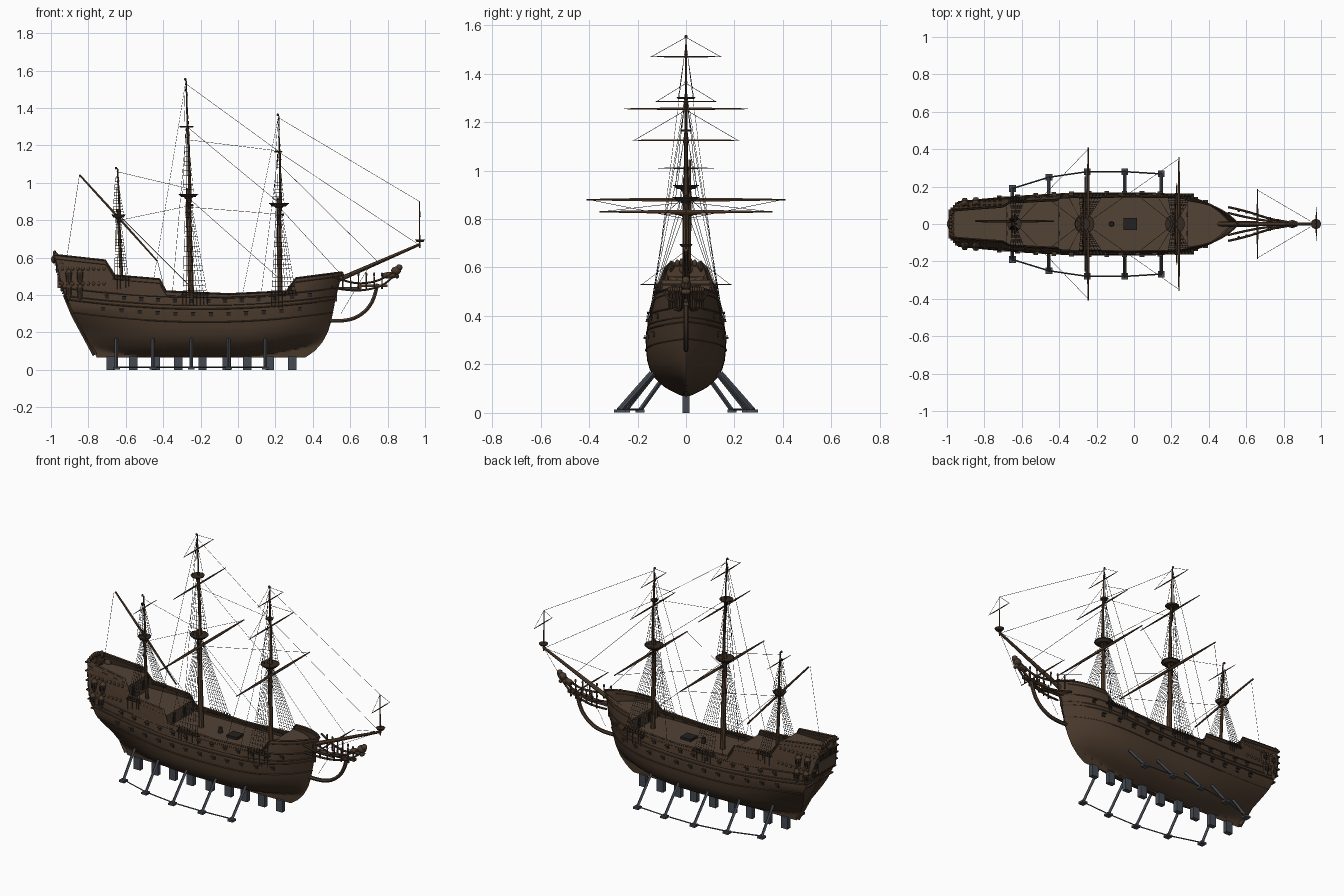
import bpy, bmesh, math
from mathutils import Vector, Matrix

if "Cube" in bpy.data.objects:
    bpy.data.objects.remove(bpy.data.objects["Cube"])

def mat(name, c):
    m = bpy.data.materials.new(name)
    m.diffuse_color = (*c, 1)
    m.use_nodes = True
    m.node_tree.nodes["Principled BSDF"].inputs["Base Color"].default_value = m.diffuse_color
    return m
HULL = mat("hull_wood", (.066, .040, .024))
DARK = mat("dark_wood", (.035, .023, .015))
DECK = mat("deck_wood", (.085, .055, .036))
SPAR = mat("spar_wood", (.10, .055, .03))
ROPE = mat("rope", (.018, .016, .015))
STEEL = mat("steel", (.06, .07, .085))

def finish(name, bm, m):
    me = bpy.data.meshes.new(name)
    bmesh.ops.recalc_face_normals(bm, faces=bm.faces)
    bm.to_mesh(me)
    bm.free()
    me.materials.append(m)
    ob = bpy.data.objects.new(name, me)
    bpy.context.collection.objects.link(ob)
    return ob

def box(bm, c, s):
    bmesh.ops.create_cube(bm, size=1, matrix=Matrix.Translation(c) @ Matrix.Diagonal((*s, 1)))

def ball(bm, c, s):
    bmesh.ops.create_uvsphere(bm, u_segments=10, v_segments=7, radius=1,
                              matrix=Matrix.Translation(c) @ Matrix.Diagonal((*s, 1)))

def cone(bm, c, r1, r2, h, n=16):
    bmesh.ops.create_cone(bm, cap_ends=True, segments=n, radius1=r1, radius2=r2, depth=h,
                          matrix=Matrix.Translation(c))

def lines(name, paths, r, m, res=0, smooth=False, taper=None):
    cu = bpy.data.curves.new(name, 'CURVE')
    cu.dimensions, cu.bevel_depth, cu.bevel_resolution = '3D', r, res
    cu.use_fill_caps = True
    for p in paths:
        sp = cu.splines.new('NURBS' if smooth else 'POLY')
        sp.points.add(len(p) - 1)
        for i, q in enumerate(p):
            sp.points[i].co = (*q, 1)
            sp.points[i].radius = taper[i] if taper else 1
        if smooth:
            sp.order_u, sp.use_endpoint_u, sp.resolution_u = 3, True, 5
    cu.materials.append(m)
    bpy.context.collection.objects.link(bpy.data.objects.new(name, cu))

def pw(t, p):
    for (a, va), (b, vb) in zip(p, p[1:]):
        if t <= b:
            return va + (vb - va) * max(0, (t - a) / (b - a))
    return p[-1][1]

# Hull form: end profiles, midship section, sheer line
ZK = .066
def xs(z): return pw(z, [(ZK, -.755), (.28, -.87), (.43, -.935), (.62, -.982)])
def xb(z): return pw(z, [(ZK, .36), (.1, .41), (.145, .45), (.2, .48), (.257, .498), (.37, .52), (.52, .557)])
SEC = [(ZK, .004), (.075, .03), (.09, .06), (.105, .087), (.125, .111), (.15, .134), (.18, .15), (.215, .16), (.26, .165),
       (.31, .164), (.35, .158), (.4, .147), (.45, .136), (.5, .124), (.62, .09)]
SHEER = [(-.985, .615), (-.71, .585), (-.66, .505), (-.42, .485), (-.385, .42), (-.05, .405), (.26, .42), (.31, .49), (.557, .522)]
def ux(x, z): return min(1, max(0, (x - xs(z)) / (xb(z) - xs(z))))
USHEER = [(ux(x, z), z) for x, z in SHEER]

def wid(u, z):
    w = pw(z - .08 * max(0, (u - .6) / .4) ** 2 - .05 * max(0, (.35 - u) / .35) ** 2, SEC)
    k = pw(z, [(.07, .05), (.2, .3), (.32, .72), (.45, .78), (.62, .66)])
    if u < .45: w *= k + (1 - k) * (1 - (1 - u / .45) ** 2)
    if u > .6: w *= 1 - ((u - .6) / .4) ** pw(z, [(.07, 2.8), (.3, 4), (.46, 5)])
    return w

def hp(u, z, off=0, s=1):
    return Vector((xs(z) + (xb(z) - xs(z)) * u, s * (wid(u, z) + off), z))

# Hull shell, mirrored, with slightly bowed transom
us = sorted({i / 64 for i in range(65)} | {u for u, _ in USHEER} | {.977, .989, .994, .998})
NV = 30
bm = bmesh.new()
cols = []
for i, u in enumerate([0] + us):
    zs = [ZK + (pw(u, USHEER) - ZK) * (j / NV) ** 1.3 for j in range(NV + 1)]
    cols.append([bm.verts.new(hp(u, z) if i else (xs(z) - .008 * (z > .35), 0, z)) for z in zs])
for a, b in zip(cols, cols[1:]):
    for j in range(NV):
        bm.faces.new((a[j], b[j], b[j + 1], a[j + 1]))
bmesh.ops.remove_doubles(bm, verts=bm.verts, dist=.0002)
finish("hull", bm, HULL).modifiers.new("mirror", 'MIRROR').use_axis = (False, True, False)

# Wales and rail caps
SIDES = (1, -1)
def rise(u): return .05 * (2 * u - 1) ** 2
for n, (z0, r) in enumerate([(.255, .003), (.325, .0035), (.345, .0025), (.388, .003)]):
    lines(f"wale_{n}", [[hp(u, z0 + rise(u), .001, s) for u in us] for s in SIDES], r, HULL)
lines("rail_cap", [[hp(u, pw(u, USHEER), 0, s) for u in us] for s in SIDES], .005, HULL)
lines("upper_moulding", [[hp(u, pw(u, USHEER) - .022, .001, s) for u in us] for s in SIDES], .0022, HULL)

# Decks, whose thick ends form the bulkheads
for name, x0, x1, z, th in [("waist_deck", -.42, .33, .375, .02), ("quarter_deck", -.71, -.4, .45, .09),
                            ("poop_deck", -.965, -.68, .548, .11), ("fore_deck", .285, .53, .455, .09)]:
    bm = bmesh.new()
    prev = None
    for i in range(25):
        x = x0 + (x1 - x0) * i / 24
        w = max(.004, min(wid(ux(x, z), z), wid(ux(x, z - th), z - th)) - .003)
        row = [bm.verts.new((x, s * w, zz)) for s, zz in ((-1, z), (1, z), (1, z - th), (-1, z - th))]
        if prev:
            for k in range(4):
                bm.faces.new((prev[k], prev[k - 3], row[k - 3], row[k]))
        if i in (0, 24): bm.faces.new(row)
        prev = row
    finish(name, bm, DECK)

# Deck fittings
bm = bmesh.new()
box(bm, (-.02, 0, .38), (.07, .065, .02))
cone(bm, (-.12, 0, .39), .014, .011, .035)
for s in SIDES:
    for x, z in ((-.4, .41), (-.68, .5), (.285, .41)):
        box(bm, (x, s * .05, z), (.008, .025, .055))
finish("deck_hatch_and_capstan", bm, ROPE)

# Gun ports with raised lids
bm, lids = bmesh.new(), bmesh.new()
for s in SIDES:
    for z0, n, ph in ((.295, 12, 0), (.365, 13, .03)):
        for i in range(n):
            u = .12 + ph + .75 * i / (n - 1)
            p = hp(u, z0 + rise(u), 0, s)
            box(bm, p, (.022, .006, .018))
            box(lids, p + Vector((0, s * .005, .011)), (.025, .013, .004))
finish("gun_ports", bm, ROPE)
finish("gun_port_lids", lids, HULL)

# Stern: mouldings, windows, carvings, quarter galleries, rudder
bm, win = bmesh.new(), bmesh.new()
for z in (.36, .41, .46, .51, .56, .605):
    box(bm, (xs(z) - .005, 0, z), (.018, 2 * wid(0, z) + .008, .007))
for z in (.435, .485, .535):
    for k in range(-3, 4):
        w = wid(0, z)
        box(win, (xs(z) - .006, k * w / 3.6, z), (.012, .016, .028))
        if k < 3: ball(bm, (xs(z) - .008, (k + .5) * w / 3.6, z), (.006, .005, .018))
for k in range(-3, 4):
    ball(bm, (-.98, k * .018, .624 - .0015 * k * k), (.01, .01, .015))
ball(bm, (-.984, 0, .59), (.016, .03, .022))
for s in SIDES:
    for z, r in ((.415, .017), (.495, .018)):
        for x in (-.905, -.845):
            y = s * (wid(ux(x, z), z) + .001)
            cone(bm, (x, y, z), r * .8, r, .046, 10)
            cone(bm, (x, y, z + .033), r * 1.1, .004, .02, 10)
            cone(bm, (x, y, z - .033), .004, r * .8, .02, 10)
            for dx in (-.008, .008):
                box(win, (x + dx, y + s * r * .85, z), (.009, .006, .024))
        for i in range(9):
            x = -.94 + .028 * i
            ball(bm, (x, s * (wid(ux(x, z + .046), z + .046) + .002), z + .046), (.008, .005, .01))
    ball(bm, (-.945, s * .082, .545), (.024, .013, .028))
    ball(bm, (-.972, s * .062, .605), (.012, .01, .024))
finish("stern_carvings", bm, HULL)
finish("stern_windows", win, ROPE)
lines("rudder", [[(-.765, 0, .08), (-.882, 0, .29), (-.93, 0, .4)]], .009, HULL, taper=(1.4, 1, .8))

# Beakhead: knee, rails, grating, spindles, figurehead
lines("beak_knee", [[(.49, 0, .262), (.57, 0, .258), (.66, 0, .29), (.73, 0, .37), (.745, 0, .46)]], .011, HULL, 1, True)
lines("beak_rails", [[(x, s * y, z) for x, y, z in p] for s in SIDES for p in (
    [(.5, .06, .44), (.6, .035, .42), (.72, .015, .43), (.81, .012, .47), (.86, .004, .535)],
    [(.505, .09, .5), (.6, .07, .46), (.72, .028, .465), (.8, .014, .5), (.85, .006, .54)])], .006, HULL, 1, True)
bm = bmesh.new()
for x0, x1, y, z in ((.5, .66, .03, .437), (.64, .8, .022, .45)):
    box(bm, ((x0 + x1) / 2, 0, z), (x1 - x0, y, .014))
for s in SIDES:
    for i in range(6):
        x = .56 + i * .042
        y = s * (.07 - i * .0095)
        cone(bm, (x, y, .468), .005, .0035, .07, 6)
        ball(bm, (x, y, .51), (.006, .006, .011))
ball(bm, (.81, 0, .505), (.045, .018, .018))
ball(bm, (.845, 0, .53), (.028, .022, .022))
ball(bm, (.862, 0, .546), (.018, .017, .018))
ball(bm, (.85, 0, .5), (.012, .022, .012))
finish("figurehead_and_beak", bm, HULL)

# Masts: base x, lower top, upper top, peak, base z, radius
MASTS = {"main": (-.25, .93, 1.30, 1.55, .37, .017), "fore": (.225, .88, 1.165, 1.36, .37, .015),
         "mizzen": (-.62, .82, None, 1.075, .44, .011)}
PEAKX = {"main": -.282, "fore": .213, "mizzen": -.652}
tops, ropes, shrouds, chan = bmesh.new(), [], [], bmesh.new()

def mx(n, z):
    x, b, p = MASTS[n][0], MASTS[n][4], MASTS[n][3]
    return x + (PEAKX[n] - x) * (z - b) / (p - b)

def ladder(feet, heads, steps):
    rows = [[Vector(f).lerp(Vector(h), k / steps) for f, h in zip(feet, heads)] for k in range(steps)]
    shrouds.extend(rows[1:])
    shrouds.extend([f, h] for f, h in zip(feet, heads))

for n, (x, t1, t2, pk, b, r) in MASTS.items():
    lines(n + "_mast", [[(mx(n, z), 0, z) for z in (b - .03, t1 + .04)]], r, SPAR, 3, taper=(1, .75))
    t = t2 or pk
    lines(n + "_topmast", [[(mx(n, z) + .008, 0, z) for z in (t1 - .03, t1 + .04, t)]], r * .55, SPAR, 2, taper=(1, 1, .6))
    if t2:
        lines(n + "_topgallant_mast", [[(mx(n, z) + .005, 0, z) for z in (t2 - .03, pk)]], r * .33, SPAR, 2, taper=(1, .5))
    ball(tops, (mx(n, pk), 0, pk + .003), (.007, .007, .007))
    R1, R2 = .036 if n == "mizzen" else .05, .04 if n == "main" else .022
    cone(tops, (mx(n, t1), 0, t1), R1 * .75, R1, .014)
    cone(tops, (mx(n, t1), 0, t1 + .009), R1 * 1.06, R1 * 1.06, .004)
    cone(tops, (mx(n, t1), 0, t1 - .011), R1 * .35, R1 * .5, .01, 8)
    if t2: cone(tops, (mx(n, t2), 0, t2), R2 * .85, R2, .008)
    cnt, x0, x1, zc = (6, -.66, -.585, .485) if n == "mizzen" else (8, x - .045, x + .085, .4)
    for s in SIDES:
        y = wid(ux(x, zc), zc) + .01
        box(chan, ((x0 + x1) / 2, s * (y - .006), zc), (x1 - x0 + .02, .024, .005))
        fx = [x0 + (x1 - x0) * i / (cnt - 1) for i in range(cnt)]
        ladder([(f, s * y, zc) for f in fx], [(mx(n, t1) + (i / cnt - .5) * .03, s * .012, t1 - .01) for i in range(cnt)], 20)
        shrouds.extend([(f, s * y, zc), (f, s * (y + .001), zc - .07)] for f in fx)
        for i in range(cnt):
            ball(chan, (fx[i], s * y, zc + .012), (.004, .004, .006))
        R, zt = (.05, t2) if t2 else (.036, pk - .03)
        ladder([(mx(n, t1) + d, s * R * .85, t1 + .01) for d in (-.03, -.012, .012, .028)],
               [(mx(n, zt) + d * .15, s * .006, zt - .01) for d in (-.03, -.012, .012, .028)], 14)
        if t2:
            for d in (-.014, .014):
                ropes.append([(mx(n, t2) + d, s * R2 * .8, t2), (mx(n, pk), 0, pk - .03)])
            for d, z in ((.2, pk - .02), (.1, t2)):
                zz = pw(ux(x - d, .42), USHEER)
                ropes.append([(mx(n, z), 0, z), (x - d, s * (wid(ux(x - d, zz), zz) + .004), zz)])
lines("shrouds_and_ratlines", shrouds, .001, ROPE)
finish("channels", chan, DARK)

# Bowsprit with its small topmast
lines("bowsprit", [[(.4, 0, .425), (.55, 0, .487), (.975, 0, .672)]], .013, SPAR, 2, taper=(1, 1, .55))
lines("sprit_topmast", [[(.972, 0, .65), (.97, 0, .9)]], .004, SPAR, 1, taper=(1, .5))
cone(tops, (.973, 0, .69), .018, .027, .012)
finish("mast_tops", tops, DARK)

# Yards across the ship: x, z, half length, radius, lift point
for i, (x, z, h, r, lift) in enumerate([
        (-.245, .88, .41, .008, None), (-.262, 1.255, .255, .005, None), (-.27, 1.47, .147, .0035, (-.282, 0, 1.55)),
        (.24, .83, .357, .0075, None), (.228, 1.125, .22, .0045, (.215, 0, 1.25)), (.222, 1.285, .125, .003, (.213, 0, 1.36)),
        (-.635, 1.01, .115, .003, None), (.66, .53, .187, .0045, (.97, 0, .67)), (.975, .82, .09, .003, (.97, 0, .9))]):
    lines(f"yard_{i}", [[(x, k * h, z) for k in (-1, -.4, .4, 1)]], r, SPAR, 1, taper=(.4, 1, 1, .4))
    if lift: ropes += [[(x, s * h * .97, z), lift] for s in SIDES]
lines("lateen_yard", [[(-.848, .015, 1.043), (-.64, .015, .815), (-.43, .015, .58)]], .0075, SPAR, 1, taper=(.7, 1, .6))

# Stays and braces
ropes += [[(a, 0, b), (c, 0, d)] for a, b, c, d in [
    (-.28, 1.53, .215, 1.17), (.213, 1.35, .97, .9), (-.273, 1.3, .21, .9), (-.268, 1.23, .215, 1.17), (.217, 1.165, .965, .67),
    (.22, .87, .56, .5), (.22, 1.1, .75, .575), (-.266, .92, .24, .47), (-.65, 1.06, -.27, .97), (-.63, .82, -.26, .45),
    (-.848, 1.04, -.915, .6), (-.43, .58, -.4, .46), (.55, .3, .7, .55)]]
for s in SIDES:
    ropes += [[(-.245, s * .4, .88), (-.63, 0, .8)], [(.24, s * .35, .83), (-.26, 0, .87)]]
lines("stays_and_braces", ropes, .001, ROPE)

# Museum cradle: keel blocks, props, feet, floor rods
bm = bmesh.new()
for x in (-.68, -.56, -.44, -.32, -.19, -.06, .05, .17, .29):
    box(bm, (x, 0, .036), (.044, .028, .072))
FEET = [(-.65, .19), (-.455, .25), (-.25, .28), (-.05, .28), (.145, .268)]
props = []
for s in SIDES:
    for x, y in FEET:
        box(bm, (x, s * y, .008), (.036, .036, .012))
        z = .165
        props.append([(x, s * y, .01), (x, s * (wid(ux(x, z), z) + .002), z)])
finish("keel_blocks_and_feet", bm, STEEL)
lines("side_props", props, .009, STEEL)
lines("floor_rods", [[(x, s * y, .014) for x, y in FEET] for s in SIDES], .004, STEEL)

# Turn curves into meshes and smooth all parts
bpy.ops.object.select_all(action='DESELECT')
for ob in bpy.data.objects:
    if ob.type == 'CURVE':
        ob.select_set(True)
        bpy.context.view_layer.objects.active = ob
bpy.ops.object.convert(target='MESH')
bpy.ops.object.select_all(action='SELECT')
bpy.ops.object.shade_smooth_by_angle(angle=math.radians(35))
